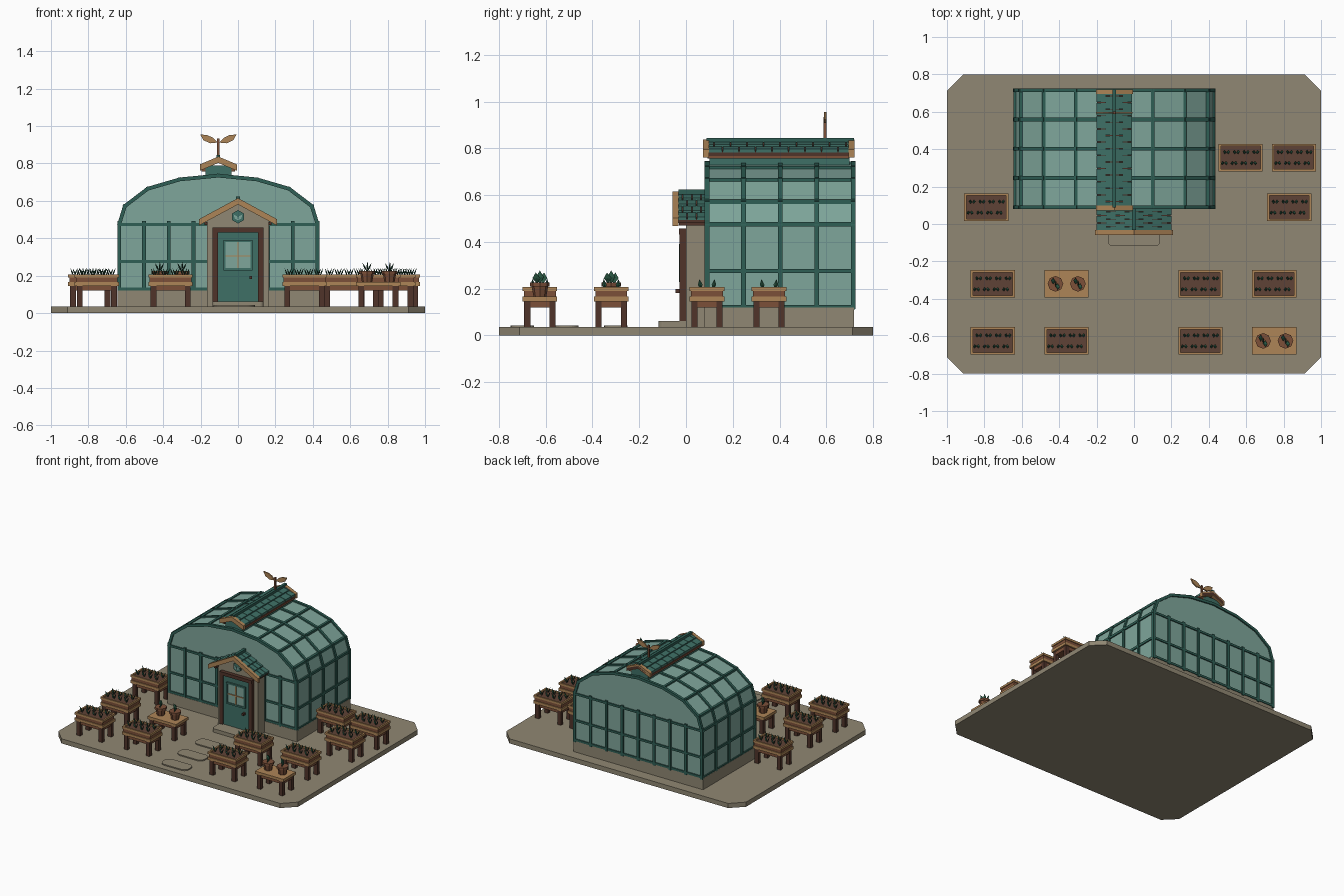
import bpy, bmesh, math
from mathutils import Vector

if "Cube" in bpy.data.objects:
    bpy.data.objects.remove(bpy.data.objects["Cube"])


def material(name, code):
    rgb = [int(code[i:i + 2], 16) / 255 for i in (0, 2, 4)]
    col = [c / 12.92 if c < 0.04 else ((c + 0.055) / 1.055) ** 2.4 for c in rgb] + [1]
    m = bpy.data.materials.new(name)
    m.use_nodes = True
    m.diffuse_color = col
    m.node_tree.nodes["Principled BSDF"].inputs["Base Color"].default_value = col
    return m


STONE = material("warm stone", "908773")
GLASS = material("pale green glass", "7FA69B")
FRAME = material("dark green metal", "2F5F55")
TEAL = material("teal paint", "3E7066")
TAN = material("tan wood", "AE8557")
BROWN = material("brown wood", "7C5039")
DARK = material("dark wood", "50342A")
SOIL = material("soil", "5F4236")
LEAF = material("leaf green", "2B5A45")


# --- shape helpers -------------------------------------------------------
def prism(bm, pts, axis, a, b):
    """Extrude a flat outline along y (outline in xz) or z (outline in xy)."""
    put = (lambda p, t: (p[0], t, p[1])) if axis == "y" else (lambda p, t: (p[0], p[1], t))
    lo = [bm.verts.new(put(p, a)) for p in pts]
    hi = [bm.verts.new(put(p, b)) for p in pts]
    bm.faces.new(lo)
    bm.faces.new(hi)
    for i in range(len(pts)):
        j = (i + 1) % len(pts)
        bm.faces.new((lo[i], lo[j], hi[j], hi[i]))


def box(bm, x0, x1, y0, y1, z0, z1):
    prism(bm, [(x0, y0), (x1, y0), (x1, y1), (x0, y1)], "z", z0, z1)


def bar(bm, a, b, t):
    """Square bar between two points."""
    a, b = Vector(a), Vector(b)
    d = (b - a).normalized()
    side = d.cross(Vector((0, 1, 0)) if abs(d.y) < 0.9 else Vector((0, 0, 1))).normalized()
    up = d.cross(side)
    a, b = a - d * t * 0.4, b + d * t * 0.4
    ends = [[bm.verts.new(p + (side * u + up * v) * t / 2)
             for u, v in ((-1, -1), (1, -1), (1, 1), (-1, 1))] for p in (a, b)]
    bmesh.ops.convex_hull(bm, input=ends[0] + ends[1])


def leaf(bm, base, direction, length, width, thick):
    """Faceted leaf blade, wide across y."""
    base, d = Vector(base), Vector(direction).normalized()
    n = d.cross(Vector((0, 1, 0))).normalized()
    mid = base + d * length * 0.5
    w = Vector((0, width / 2, 0))
    pts = (base, base + d * length, mid + w, mid - w, mid + n * thick, mid - n * thick)
    bmesh.ops.convex_hull(bm, input=[bm.verts.new(p) for p in pts])


def rounded(cx, cy, w, d, r, n):
    pts = []
    for k, (sx, sy) in enumerate(((1, 1), (-1, 1), (-1, -1), (1, -1))):
        for i in range(n + 1):
            ang = math.pi / 2 * (k + i / n)
            pts.append((cx + sx * (w / 2 - r) + r * math.cos(ang),
                        cy + sy * (d / 2 - r) + r * math.sin(ang)))
    return pts


def part(name, mat, build, smooth=False):
    bm = bmesh.new()
    build(bm)
    bmesh.ops.recalc_face_normals(bm, faces=bm.faces)
    me = bpy.data.meshes.new(name)
    bm.to_mesh(me)
    bm.free()
    me.materials.append(mat)
    ob = bpy.data.objects.new(name, me)
    bpy.context.collection.objects.link(ob)
    return ob


# --- ground, step and path -----------------------------------------------
G = 0.035
part("ground_slab", STONE, lambda bm: prism(bm, rounded(0, 0, 2, 1.6, 0.088, 1), "z", 0, G))
part("door_step", STONE, lambda bm: prism(bm, rounded(0, -0.05, 0.275, 0.135, 0.02, 4), "z", G, 0.062))
for y in (-0.70, -0.51, -0.30):
    part("path_stone", STONE, lambda bm: prism(bm, rounded(-0.02, y, 0.22, 0.1, 0.04, 5), "z", G, G + 0.008))

# --- glasshouse ----------------------------------------------------------
CX, Y0, Y1, SILL = -0.105, 0.09, 0.715, 0.12
half = [(0.53, SILL), (0.53, 0.475), (0.50, 0.572), (0.378, 0.665), (0.206, 0.715), (0, 0.735)]
arch = [(CX - x, z) for x, z in half] + [(CX + x, z) for x, z in reversed(half[:-1])]
part("stone_base", STONE, lambda bm: box(bm, CX - 0.54, CX + 0.54, Y0 - 0.01, Y1 + 0.003, G, SILL))
part("glass_shell", GLASS, lambda bm: prism(bm, arch, "y", Y0, Y1))


def glazing_bars(bm):
    # arched ribs
    for i in range(5):
        y = Y0 + (Y1 - Y0) * i / 4
        for a, b in zip(arch, arch[1:]):
            bar(bm, (a[0], y, a[1]), (b[0], y, b[1]), 0.02)
    # long purlins and side rails
    rails = arch + [(CX - 0.53, 0.275), (CX + 0.53, 0.275)]
    for x, z in rails:
        bar(bm, (x, Y0, z), (x, Y1, z), 0.018)
    # end walls
    for y in (Y0, Y1):
        for i in range(9):
            x = CX - 0.53 + 1.06 * i / 8
            bar(bm, (x, y, SILL), (x, y, 0.485), 0.02)
        for z in (SILL + 0.008, 0.275, 0.475):
            bar(bm, (CX - 0.53, y, z), (CX + 0.53, y, z), 0.016)


part("glazing_bars", FRAME, glazing_bars)


# --- shingled gable roofs ------------------------------------------------
def gable_roof(name, cx, y0, y1, w, eave, peak, rows, cols, boards):
    def slope(s, u0, u1, lift0, lift1, drop):
        """Outline of a slope strip, u runs from eave to peak."""
        at = lambda u, k: (cx + s * w * (1 - u), eave + (peak - eave) * u + k)
        return [at(u0, -drop), at(u1, -drop), at(u1, lift1), at(u0, lift0)]

    def deck(bm):
        for s in (-1, 1):
            prism(bm, slope(s, 0.03, 1, 0, 0, 0.018), "y", y0, y1)

    def shingles(bm):
        for s in (-1, 1):
            for r in range(rows):
                shift = (r % 2) * 0.5
                for c in range(cols + r % 2):
                    a = y0 + (y1 - y0) * max(0, c - shift) / cols
                    b = y0 + (y1 - y0) * min(cols, c + 1 - shift) / cols
                    prism(bm, slope(s, r / rows, (r + 1) / rows, 0.012, 0.004, 0.002),
                          "y", a + 0.002, b - 0.002)

    def barge(bm):
        for y in boards:
            for s in (-1, 1):
                prism(bm, slope(s, -0.04, 1, 0.012, 0.012, 0.022), "y", y - 0.013, y + 0.013)

    part(name + "_deck", DARK, deck)
    part(name + "_shingles", TEAL, shingles)
    part(name + "_barge_boards", TAN, barge)
    part(name + "_ridge", FRAME, lambda bm: bar(bm, (cx, y0 + 0.01, peak + 0.01), (cx, y1 - 0.01, peak + 0.01), 0.02))


gable_roof("vent_roof", CX, 0.085, 0.72, 0.095, 0.785, 0.825, 2, 9, (0.085, 0.707))
part("vent_body", TEAL, lambda bm: box(bm, CX - 0.07, CX + 0.07, 0.1, 0.70, 0.70, 0.79))


def vent_beams(bm):
    for s in (-1, 1):
        bar(bm, (CX + s * 0.08, 0.1, 0.766), (CX + s * 0.08, 0.69, 0.766), 0.02)


part("vent_beams", BROWN, vent_beams)


# --- sprout weather vane -------------------------------------------------
def vane_leaves(bm):
    for s in (-1, 1):
        pts = [(0.004, 0.912), (0.03, 0.938), (0.06, 0.952), (0.097, 0.955), (0.08, 0.925), (0.045, 0.908)]
        prism(bm, [(CX + s * x, z) for x, z in pts], "y", 0.590, 0.600)


part("vane_leaves", TAN, vane_leaves)
part("vane_stem", BROWN, lambda bm: bar(bm, (CX, 0.595, 0.82), (CX, 0.595, 0.93), 0.012))

# --- porch and door ------------------------------------------------------
gable_roof("porch_roof", 0, -0.035, 0.085, 0.2, 0.495, 0.603, 4, 3, (-0.045,))
part("porch_walls", STONE, lambda bm: prism(
    bm, [(-0.165, G), (0.165, G), (0.165, 0.50), (0, 0.585), (-0.165, 0.50)], "y", 0, 0.1))


def door_frame(bm):
    for s in (-1, 1):
        a, b = sorted((s * 0.108, s * 0.135))
        box(bm, a, b, -0.027, 0.01, 0.05, 0.455)
        a, b = sorted((s * 0.163, s * 0.18))
        box(bm, a, b, -0.03, 0.08, 0.47, 0.487)
    box(bm, -0.135, 0.135, -0.029, 0.01, 0.432, 0.457)


def window_trim(bm):
    for s in (-1, 1):
        bar(bm, (s * 0.072, -0.024, 0.235), (s * 0.072, -0.024, 0.385), 0.012)
    for z in (0.235, 0.385):
        bar(bm, (-0.072, -0.024, z), (0.072, -0.024, z), 0.012)


def muntins(bm):
    bar(bm, (0, -0.026, 0.235), (0, -0.026, 0.385), 0.006)
    bar(bm, (-0.07, -0.026, 0.305), (0.07, -0.026, 0.305), 0.006)


part("door_frame", DARK, door_frame)
part("door_panel", TEAL, lambda bm: box(bm, -0.108, 0.108, -0.018, 0.01, 0.05, 0.434))
part("door_window", GLASS, lambda bm: box(bm, -0.07, 0.07, -0.023, -0.01, 0.235, 0.385))
part("door_window_trim", TEAL, window_trim)
part("door_muntins", TAN, muntins)
part("door_handle", DARK, lambda bm: box(bm, 0.062, 0.076, -0.045, -0.015, 0.182, 0.198))
hexagon = [(0.036 * math.sin(k * math.pi / 3), 0.515 + 0.036 * math.cos(k * math.pi / 3)) for k in range(6)]
part("gable_plaque", TEAL, lambda bm: prism(bm, hexagon, "y", -0.012, 0.005))


def plaque_sprout(bm):
    for s in (-1, 1):
        prism(bm, [(0, 0.497), (s * 0.005, 0.517), (s * 0.024, 0.528), (s * 0.018, 0.506)], "y", -0.016, -0.01)


part("plaque_sprout", GLASS, plaque_sprout)


# --- garden tables -------------------------------------------------------
def legs(bm):
    for sx in (-1, 1):
        for sy in (-1, 1):
            x, y = sx * 0.092, sy * 0.054
            box(bm, x - 0.015, x + 0.015, y - 0.013, y + 0.013, G, 0.145)


def planter_rim(bm):
    for s in (-1, 1):
        box(bm, -0.118, 0.118, s * 0.068 - 0.006, s * 0.068 + 0.006, 0.19, 0.206)
        box(bm, s * 0.112 - 0.006, s * 0.112 + 0.006, -0.066, 0.066, 0.19, 0.206)


def seedlings(bm):
    for i in range(4):
        for j in (-1, 1):
            x, y = -0.081 + 0.052 * i + 0.006 * j, 0.027 * j
            for s in (-1, 1):
                leaf(bm, (x, y, 0.193), (s * 0.4, 0.1 * j, 1), 0.052, 0.02, 0.004)


def pots(bm):
    for s in (-1, 1):
        for r0, r1, z0, z1 in ((0.027, 0.036, 0.165, 0.212), (0.042, 0.042, 0.21, 0.226)):
            ret = bmesh.ops.create_cone(bm, cap_ends=True, segments=8, radius1=r0, radius2=r1, depth=z1 - z0)
            bmesh.ops.translate(bm, verts=ret["verts"], vec=(s * 0.06, 0, (z0 + z1) / 2))


def pot_plants(bm):
    for s in (-1, 1):
        for lean, dy, size in ((-0.5, 0.012, 0.055), (0.5, -0.012, 0.055), (0.05, 0, 0.058)):
            leaf(bm, (s * 0.06, dy, 0.22), (lean, dy * 10, 1), size, 0.034, 0.005)


table = [("table_legs", DARK, legs),
         ("table_apron", BROWN, lambda bm: box(bm, -0.104, 0.104, -0.062, 0.062, 0.12, 0.146)),
         ("table_top", TAN, lambda bm: box(bm, -0.118, 0.118, -0.074, 0.074, 0.145, 0.166))]
planter = table + [("planter_box", BROWN, lambda bm: box(bm, -0.112, 0.112, -0.068, 0.068, 0.165, 0.191)),
                   ("planter_soil", SOIL, lambda bm: box(bm, -0.107, 0.107, -0.063, 0.063, 0.18, 0.196)),
                   ("planter_rim", TAN, planter_rim), ("seedlings", LEAF, seedlings)]
pot_table = table + [("pots", BROWN, pots), ("pot_plants", LEAF, pot_plants)]


def scatter(pieces, spots):
    """Build each piece once and repeat it as linked copies."""
    for name, mat, build in pieces:
        first = part(name, mat, build)
        first.location = (*spots[0], 0)
        for x, y in spots[1:]:
            ob = bpy.data.objects.new(name, first.data)
            ob.location = (x, y, 0)
            bpy.context.collection.objects.link(ob)


FRONT, BACK = -0.625, -0.32
scatter(planter, [(-0.755, BACK), (0.355, BACK), (0.75, BACK), (-0.755, FRONT), (-0.36, FRONT), (0.355, FRONT),
                  (-0.79, 0.09), (0.83, 0.09), (0.57, 0.355), (0.855, 0.355)])
scatter(pot_table, [(-0.36, BACK), (0.75, FRONT)])
